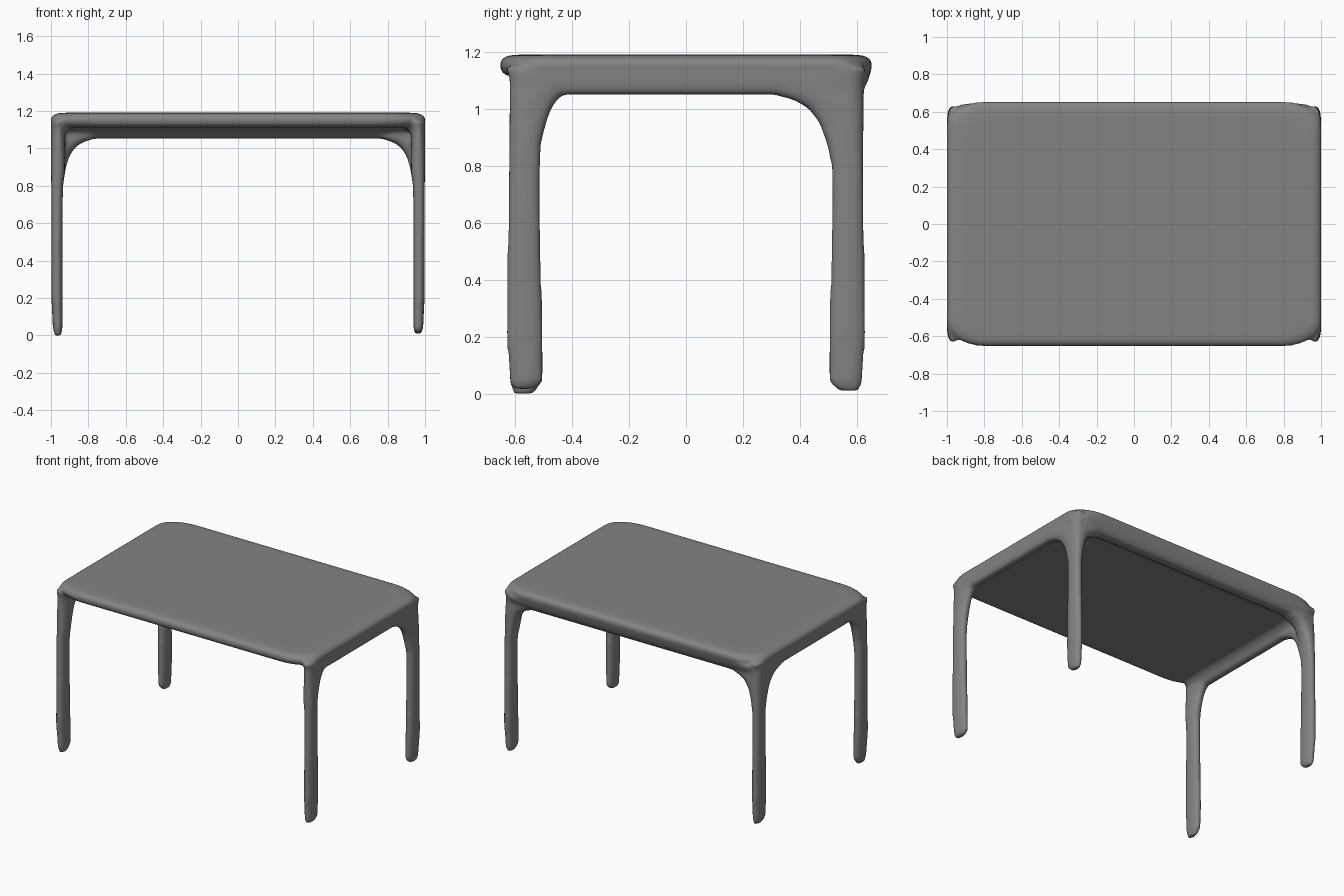
import bpy
import bmesh
from math import cos, sin, pi

if "Cube" in bpy.data.objects:
    bpy.data.objects.remove(bpy.data.objects["Cube"])


def loft(name, rings):
    """Skin a stack of equal-length rings and cap both ends."""
    bm = bmesh.new()
    loops = [[bm.verts.new(p) for p in ring] for ring in rings]
    n = len(loops[0])
    for a, b in zip(loops, loops[1:]):
        for i in range(n):
            j = (i + 1) % n
            bm.faces.new((a[i], a[j], b[j], b[i]))
    bm.faces.new(loops[0])
    bm.faces.new(loops[-1])
    bmesh.ops.recalc_face_normals(bm, faces=bm.faces)
    mesh = bpy.data.meshes.new(name)
    bm.to_mesh(mesh)
    bm.free()
    obj = bpy.data.objects.new(name, mesh)
    bpy.context.collection.objects.link(obj)
    return obj


def rounded_rect(hx, hy, z, rx, ry, cx=0, cy=0, steps=8):
    """Rectangle outline with elliptical corners."""
    pts = []
    for k, (sx, sy) in enumerate(((1, 1), (-1, 1), (-1, -1), (1, -1))):
        for i in range(steps + 1):
            a = pi / 2 * (k + i / steps)
            pts.append((cx + sx * (hx - rx) + rx * cos(a),
                        cy + sy * (hy - ry) + ry * sin(a), z))
    return pts


def oval(z, x0, x1, y0, y1, sx, sy, n=24):
    """Slightly squared oval between inner and outer limits, mirrored by sx, sy."""
    pts = []
    for i in range(n):
        c, s = cos(2 * pi * i / n), sin(2 * pi * i / n)
        px = abs(c) ** 0.85 * (1 if c > 0 else -1)
        py = abs(s) ** 0.85 * (1 if s > 0 else -1)
        pts.append((sx * ((x0 + x1) / 2 + px * (x1 - x0) / 2),
                    sy * ((y0 + y1) / 2 + py * (y1 - y0) / 2), z))
    return pts


# Tabletop: thin slab with rolled edge: half width, half depth, height
slab = [(0.95, 0.60, 1.112), (0.982, 0.635, 1.118), (0.997, 0.65, 1.135),
        (1.002, 0.655, 1.155), (0.995, 0.65, 1.173), (0.97, 0.63, 1.187),
        (0.93, 0.59, 1.191)]
parts = [loft("tabletop", [rounded_rect(x, y, z, 0.21, 0.13) for x, y, z in slab])]

# Side and back rails hang below the top and curve into its underside
side = [(1.050, 0.95, 0.98), (1.060, 0.937, 0.993), (1.085, 0.925, 0.999),
        (1.105, 0.90, 1.0), (1.13, 0.86, 1.0)]
for label, s in (("left", -1), ("right", 1)):
    parts.append(loft(f"{label}_rail", [
        rounded_rect((b - a) / 2, 0.58, z, 0.012, 0.02, s * (a + b) / 2)
        for z, a, b in side]))
back = [(1.052, 0.56, 0.60), (1.062, 0.54, 0.618), (1.085, 0.52, 0.632),
        (1.105, 0.48, 0.642), (1.13, 0.43, 0.648)]
parts.append(loft("back_rail", [
    rounded_rect(0.95, (b - a) / 2, z, 0.1, 0.018, 0, (a + b) / 2) for z, a, b in back]))

# Legs: height, inner x, outer x, inner y, outer y
shaft = [(0.0, 0.945, 0.98, 0.535, 0.61), (0.04, 0.938, 0.99, 0.502, 0.62),
         (0.2, 0.937, 0.998, 0.502, 0.631), (0.45, 0.937, 0.999, 0.508, 0.628),
         (0.7, 0.937, 0.999, 0.513, 0.625), (0.8, 0.935, 0.999, 0.511, 0.624)]
# Brackets: height, inner x of the back one, inner y front, inner y back
flare = [(0.8, 0.935, 0.511, 0.505), (0.88, 0.923, 0.508, 0.493),
         (0.95, 0.905, 0.49, 0.467), (1.0, 0.875, 0.472, 0.43),
         (1.03, 0.835, 0.452, 0.38), (1.055, 0.76, 0.425, 0.29),
         (1.10, 0.74, 0.41, 0.27)]
feet = {("front", "left"): 0.0, ("front", "right"): 0.015,
        ("back", "left"): 0.01, ("back", "right"): 0.01}
for (fb, lr), foot in feet.items():
    sx = 1 if lr == "right" else -1
    sy = 1 if fb == "back" else -1
    leg = [oval(max(z, foot), *r, sx, sy) for z, *r in shaft]
    leg += [oval(z, 0.925, 1.0, yb if sy > 0 else yf, 0.622, sx, sy)
            for z, x, yf, yb in flare[1:]]
    leg.append(oval(1.15, 0.93, 1.0, 0.45, 0.635, sx, sy))
    parts.append(loft(f"{fb}_{lr}_leg", leg))
    if fb == "back":
        parts.append(loft(f"{fb}_{lr}_bracket", [
            oval(z, x, 0.998, 0.515, 0.625, sx, sy) for z, x, yf, yb in flare]))

# Fuse the parts into one softly blended moulded body
bpy.ops.object.select_all(action='DESELECT')
for p in parts:
    p.select_set(True)
bpy.context.view_layer.objects.active = parts[0]
bpy.ops.object.join()
table = bpy.context.object
table.name = "moulded_table"
remesh = table.modifiers.new("fuse", 'REMESH')
remesh.mode = 'VOXEL'
remesh.voxel_size = 0.011
remesh.use_smooth_shade = True
blend = table.modifiers.new("blend", 'SMOOTH')
blend.factor = 0.5
blend.iterations = 10

# Dark grey finish
grey = bpy.data.materials.new("dark_grey")
grey.diffuse_color = (0.23, 0.23, 0.23, 1)
grey.use_nodes = True
grey.node_tree.nodes["Principled BSDF"].inputs["Base Color"].default_value = grey.diffuse_color
table.data.materials.append(grey)
